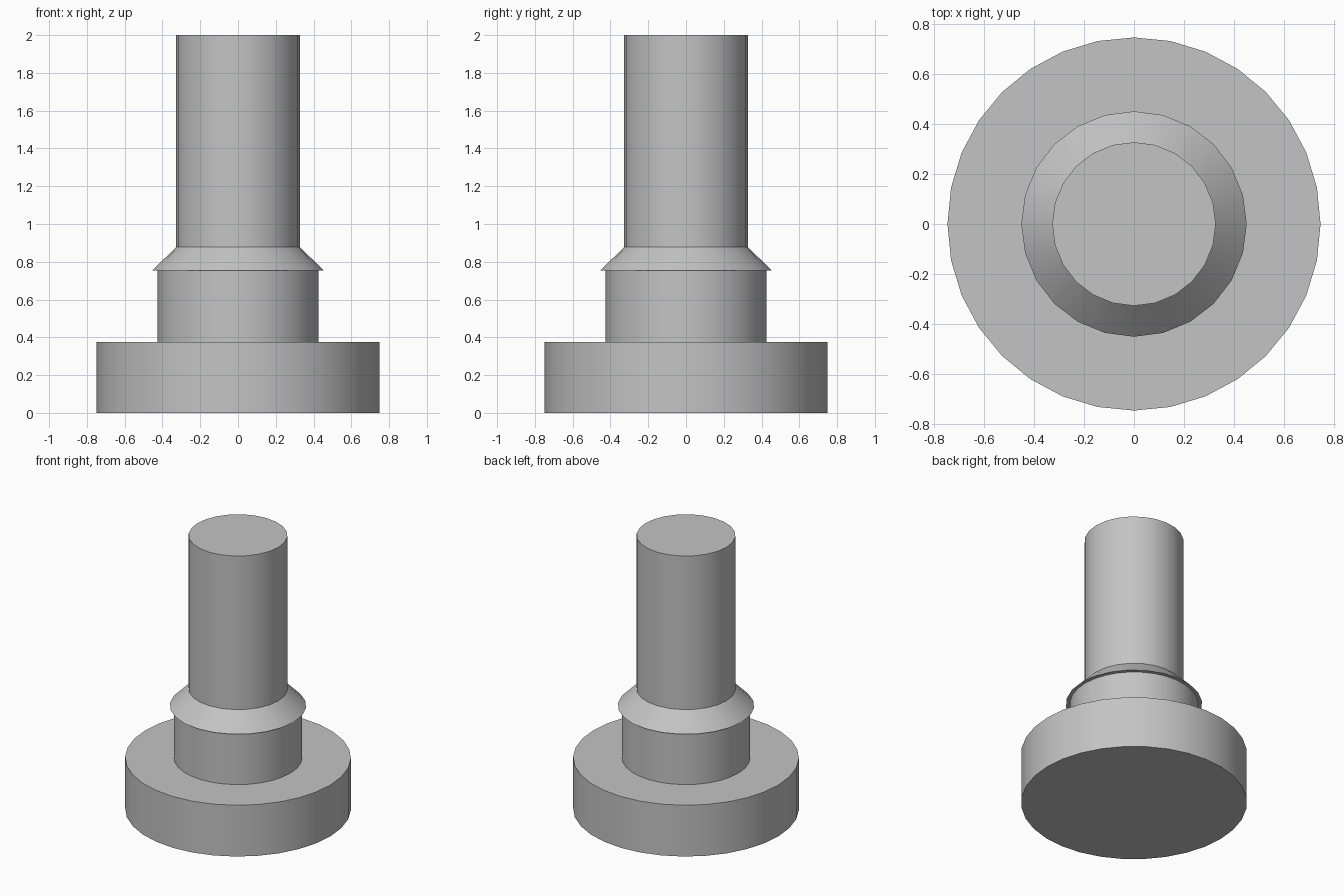
import bpy
import math

cube = bpy.data.objects.get("Cube")
if cube:
    bpy.data.objects.remove(cube, do_unlink=True)

# Single plain grey for the whole model
grey = bpy.data.materials.new("plain grey")
grey.use_nodes = True
colour = (0.55, 0.55, 0.55, 1)
grey.diffuse_color = colour
grey.node_tree.nodes["Principled BSDF"].inputs["Base Color"].default_value = colour


def round_part(name, sides, bottom_radius, top_radius, bottom, top):
    """Capped cylinder or cone frustum between two heights."""
    bpy.ops.mesh.primitive_cone_add(
        vertices=sides, radius1=bottom_radius, radius2=top_radius,
        depth=top - bottom, location=(0, 0, (bottom + top) / 2))
    part = bpy.context.object
    part.name = name
    part.data.materials.append(grey)
    bpy.ops.object.shade_smooth_by_angle(angle=math.radians(30))
    return part


# Wide foot, neck, flared collar and tall shaft
round_part("base_disc", 32, 0.748, 0.748, 0, 0.375)
round_part("neck", 32, 0.425, 0.425, 0.375, 0.755)
round_part("collar", 24, 0.452, 0.328, 0.755, 0.878)
round_part("shaft", 24, 0.328, 0.328, 0.878, 2)
